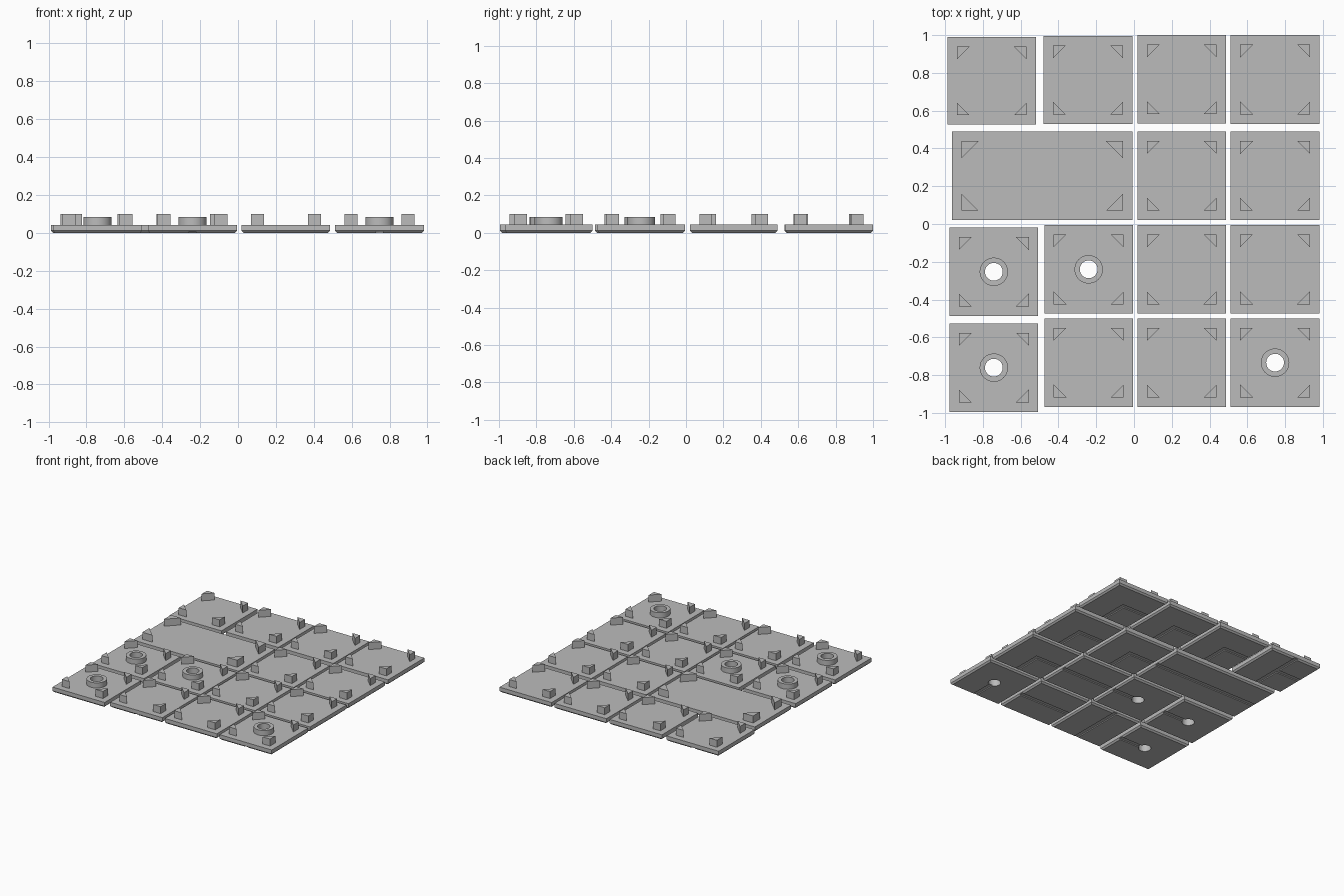
import bpy, bmesh, math
from mathutils import Matrix

if "Cube" in bpy.data.objects:
    bpy.data.objects.remove(bpy.data.objects["Cube"])

PLATE_TOP, POST_TOP, RING_TOP = 0.043, 0.1, 0.085
RING_R, HOLE_R = 0.075, 0.047
CHAMFER = 0.012
GROOVE_W, GROOVE_D = 0.035, 0.008

grey = bpy.data.materials.new("stone grey")
grey.diffuse_color = (0.5, 0.5, 0.5, 1)
grey.use_nodes = True
grey.node_tree.nodes["Principled BSDF"].inputs["Base Color"].default_value = grey.diffuse_color


def add_object(name, bm):
    bmesh.ops.recalc_face_normals(bm, faces=bm.faces)
    me = bpy.data.meshes.new(name)
    bm.to_mesh(me)
    bm.free()
    me.materials.append(grey)
    ob = bpy.data.objects.new(name, me)
    bpy.context.collection.objects.link(ob)
    return ob


def add_prism(bm, loops):
    """Closed solid through stacked loops of equal length."""
    rings = [[bm.verts.new(p) for p in loop] for loop in loops]
    bm.faces.new(rings[0])
    bm.faces.new(rings[-1])
    n = len(rings[0])
    for a, b in zip(rings, rings[1:]):
        for i in range(n):
            bm.faces.new((a[i], a[(i + 1) % n], b[(i + 1) % n], b[i]))


def rect(x0, x1, y0, y1, z, inset=0.0):
    x0, x1, y0, y1 = x0 + inset, x1 - inset, y0 + inset, y1 - inset
    return [(x0, y0, z), (x1, y0, z), (x1, y1, z), (x0, y1, z)]


def circle(x, y, r, z, n=48):
    return [(x + r * math.cos(i * math.tau / n), y + r * math.sin(i * math.tau / n), z)
            for i in range(n)]


def cut(ob, loops):
    bm = bmesh.new()
    add_prism(bm, loops)
    tool = add_object("cutter", bm)
    tool.hide_render = True
    mod = ob.modifiers.new("cut", 'BOOLEAN')
    mod.operation, mod.solver, mod.object = 'DIFFERENCE', 'EXACT', tool
    bpy.context.view_layer.objects.active = ob
    bpy.ops.object.modifier_apply(modifier=mod.name)
    bpy.data.objects.remove(tool, do_unlink=True)


def make_tile(x0, x1, y0, y1, leg, paths, hole):
    cx, cy = (x0 + x1) / 2, (y0 + y1) / 2
    # plate with a chamfered lower edge
    bm = bmesh.new()
    add_prism(bm, [rect(x0, x1, y0, y1, 0, CHAMFER), rect(x0, x1, y0, y1, CHAMFER),
                   rect(x0, x1, y0, y1, PLATE_TOP)])
    plate = add_object("plate", bm)
    # shallow path grooves underneath, from the middle to the named edges
    w, out = GROOVE_W / 2, 0.02
    spans = {"e": (cx - w, x1 + out, cy - w, cy + w), "w": (x0 - out, cx + w, cy - w, cy + w),
             "n": (cx - w, cx + w, cy - w, y1 + out), "s": (cx - w, cx + w, y0 - out, cy + w)}
    for p in paths:
        cut(plate, [rect(*spans[p], -0.02), rect(*spans[p], GROOVE_D)])
    # raised ring around a through hole
    if hole:
        cut(plate, [circle(cx, cy, HOLE_R, -0.02), circle(cx, cy, HOLE_R, 0.1)])
        bm = bmesh.new()
        rows = [[bm.verts.new(p) for p in circle(cx, cy, r, z)] for r, z in (
            (HOLE_R, PLATE_TOP), (RING_R, PLATE_TOP), (RING_R, RING_TOP), (HOLE_R, RING_TOP))]
        for a, b in zip(rows, rows[1:] + rows[:1]):
            for i in range(48):
                j = (i + 1) % 48
                bm.faces.new((a[i], a[j], b[j], b[i]))
        ring = add_object("ring", bm)
        bpy.ops.object.select_all(action='DESELECT')
        ring.select_set(True)
        bpy.context.view_layer.objects.active = ring
        bpy.ops.object.shade_smooth_by_angle(angle=math.radians(30))
    # triangular posts in the four corners
    bm = bmesh.new()
    for px, sx in ((x0 + 0.05, 1), (x1 - 0.05, -1)):
        for py, sy in ((y0 + 0.05, 1), (y1 - 0.05, -1)):
            add_prism(bm, [[(px, py, z), (px + sx * leg, py, z), (px, py + sy * leg, z)]
                           for z in (PLATE_TOP - 0.001, POST_TOP)])
    add_object("corner_posts", bm)


# left, right, front, back, post leg, groove directions, has a ring
A, B, C, D = (-0.977, -0.507), (-0.475, -0.005), (0.018, 0.487), (0.512, 0.982)
tiles = [
    ((-0.988, -0.518), (0.526, 0.99), "nsw", False),
    ((-0.48, -0.008), (0.53, 0.995), "sw", False),
    (C, (0.533, 1.0), "sw", False),
    (D, (0.53, 1.0), "sw", False),
    ((-0.963, -0.008), (0.021, 0.489), "ew", False),
    (C, (0.021, 0.489), "sw", False),
    (D, (0.021, 0.489), "sw", False),
    (A, (-0.487, -0.019), "e", True),
    (B, (-0.475, -0.005), "e", True),
    (C, (-0.475, -0.005), "ew", False),
    (D, (-0.475, -0.005), "sw", False),
    (A, (-0.995, -0.526), "e", True),
    (B, (-0.968, -0.5), "ns", False),
    (C, (-0.968, -0.5), "ew", False),
    (D, (-0.968, -0.5), "s", True),
]
for (x0, x1), (y0, y1), paths, hole in tiles:
    make_tile(x0, x1, y0, y1, 0.09 if x1 - x0 > 0.6 else 0.068, paths, hole)
